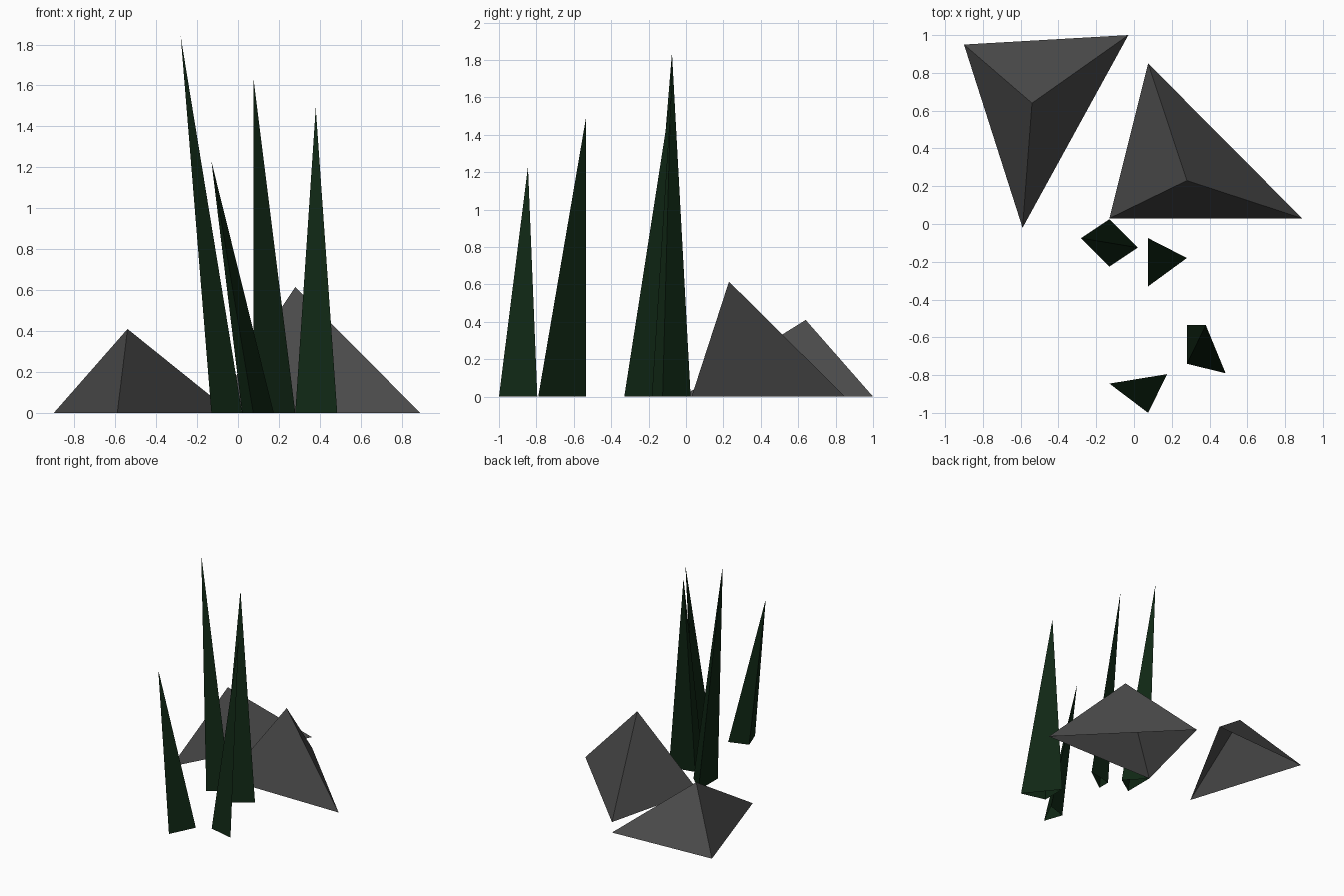
import bpy
import bmesh

if "Cube" in bpy.data.objects:
    bpy.data.objects.remove(bpy.data.objects["Cube"])


def material(name, rgb):
    mat = bpy.data.materials.new(name)
    mat.diffuse_color = (*rgb, 1.0)
    mat.use_nodes = True
    mat.node_tree.nodes["Principled BSDF"].inputs["Base Color"].default_value = mat.diffuse_color
    return mat


def spike(name, base, apex, mat):
    """Three-sided spike standing on z = 0, open underneath."""
    bm = bmesh.new()
    ring = [bm.verts.new((x, y, 0.0)) for x, y in base]  # counter-clockwise
    tip = bm.verts.new(apex)
    for i in range(3):
        bm.faces.new((ring[i], ring[(i + 1) % 3], tip))
    mesh = bpy.data.meshes.new(name)
    bm.to_mesh(mesh)
    bm.free()
    mesh.materials.append(mat)
    bpy.context.collection.objects.link(bpy.data.objects.new(name, mesh))


rock = material("rock_grey", (0.07, 0.07, 0.07))
green = material("leaf_green", (0.005, 0.02, 0.007))

# Rocks
spike("rock_left", [(-0.90, 0.95), (-0.59, -0.02), (-0.03, 1.00)],
      (-0.54, 0.64, 0.41), rock)
spike("rock_right", [(-0.13, 0.03), (0.89, 0.03), (0.075, 0.85)],
      (0.28, 0.23, 0.615), rock)

# Leaning grass blades
spike("grass_blade_tall", [(-0.13, 0.025), (-0.13, -0.225), (0.02, -0.125)],
      (-0.28, -0.075, 1.84), green)
spike("grass_blade_middle", [(0.075, -0.225), (0.075, -0.33), (0.28, -0.18)],
      (0.075, -0.075, 1.64), green)
spike("grass_blade_right", [(0.28, -0.535), (0.28, -0.74), (0.485, -0.79)],
      (0.38, -0.535, 1.49), green)
spike("grass_blade_short", [(0.02, -0.845), (0.075, -1.00), (0.175, -0.795)],
      (-0.13, -0.845, 1.23), green)
